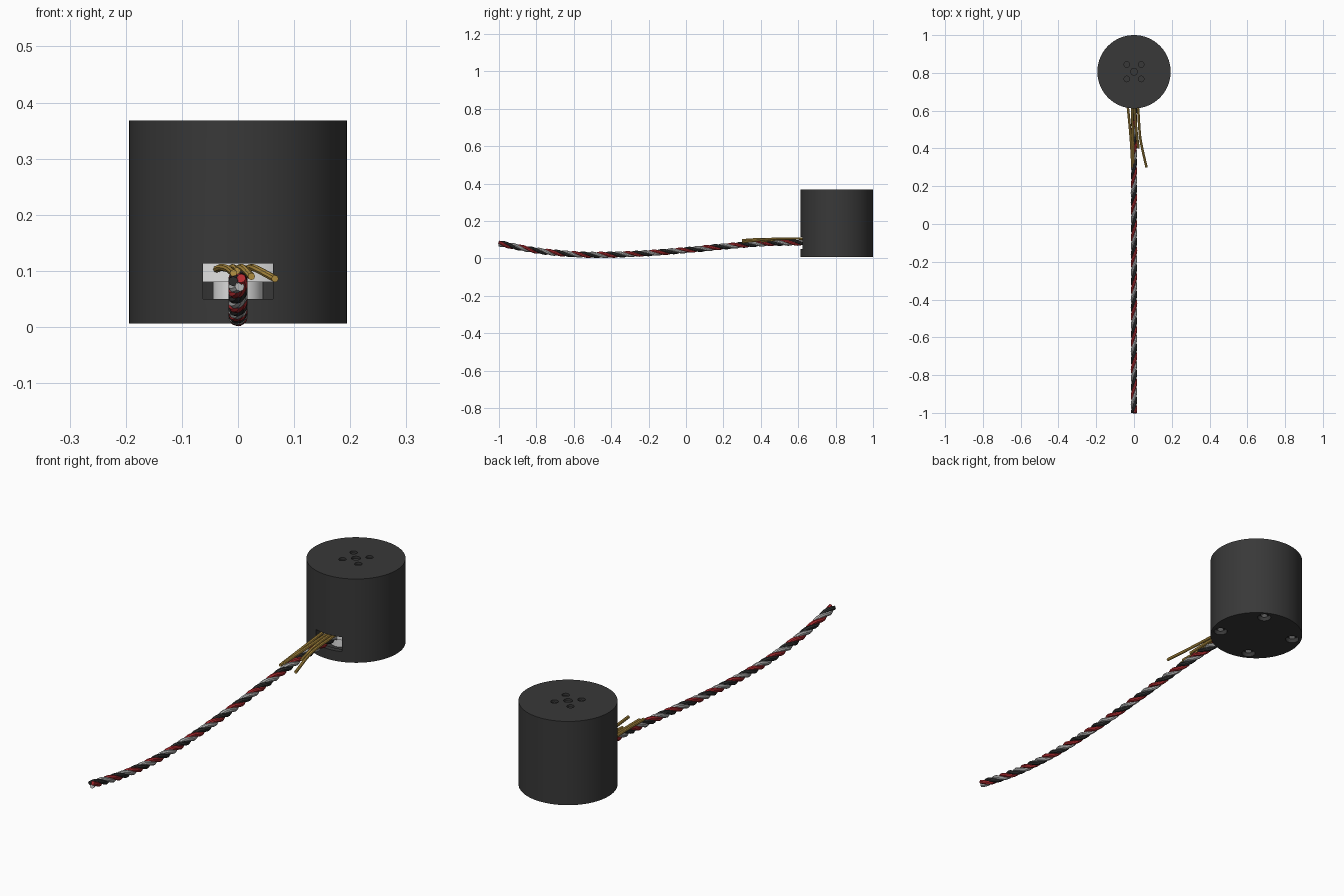
import bpy
from math import sin, cos, pi, radians
from mathutils import Vector

cube = bpy.data.objects.get("Cube")
if cube:
    bpy.data.objects.remove(cube, do_unlink=True)


def material(name, rgb):
    m = bpy.data.materials.new(name)
    m.use_nodes = True
    m.diffuse_color = (*rgb, 1)
    node = next(n for n in m.node_tree.nodes if n.type == "BSDF_PRINCIPLED")
    node.inputs["Base Color"].default_value = (*rgb, 1)
    return m


CASE = material("charcoal case", (0.04, 0.04, 0.04))
METAL = material("pale metal", (0.75, 0.75, 0.75))
GOLD = material("gold wire", (0.5, 0.31, 0.06))
RED = material("red strand", (0.45, 0.025, 0.03))
BLACK = material("black strand", (0.03, 0.03, 0.03))
GREY = material("grey strand", (0.48, 0.48, 0.48))

CY, R = 0.806, 0.194      # centre and radius of the motor case


def select(obj):
    bpy.ops.object.select_all(action="DESELECT")
    obj.select_set(True)
    bpy.context.view_layer.objects.active = obj


def cylinder(name, x, y, r, z0, z1, mat, sides=32):
    bpy.ops.mesh.primitive_cylinder_add(vertices=sides, radius=r, depth=z1 - z0,
                                        location=(x, y, (z0 + z1) / 2))
    o = bpy.context.object
    o.name = name
    o.data.materials.append(mat)
    return o


def smooth(obj):
    select(obj)
    bpy.ops.object.shade_smooth_by_angle(angle=radians(35))


def cut(target, cutter):
    mod = target.modifiers.new("cut", "BOOLEAN")
    mod.operation = "DIFFERENCE"
    mod.solver = "EXACT"
    mod.object = cutter
    select(target)
    bpy.ops.object.modifier_apply(modifier=mod.name)
    bpy.data.objects.remove(cutter, do_unlink=True)


def tube(name, points, radius, mat):
    curve = bpy.data.curves.new(name, "CURVE")
    curve.dimensions = "3D"
    curve.bevel_depth = radius
    curve.bevel_resolution = 2
    curve.use_fill_caps = True
    spline = curve.splines.new("POLY")
    spline.points.add(len(points) - 1)
    for p, co in zip(spline.points, points):
        p.co = (*co, 1)
    obj = bpy.data.objects.new(name, curve)
    bpy.context.collection.objects.link(obj)
    curve.materials.append(mat)
    select(obj)
    bpy.ops.object.convert(target="MESH")
    smooth(bpy.context.object)


def sample(ctrl, steps):
    """Smooth path through the control points."""
    pts = [Vector(c) for c in ctrl]
    pts = [2 * pts[0] - pts[1]] + pts + [2 * pts[-1] - pts[-2]]
    out = []
    for a, b, c, d in zip(pts, pts[1:], pts[2:], pts[3:]):
        for i in range(steps):
            t = i / steps
            out.append(0.5 * (2 * b + (c - a) * t + (2 * a - 5 * b + 4 * c - d) * t * t
                              + (3 * b - a - 3 * c + d) * t ** 3))
    return out + [pts[-2]]


# Hollow case with the cable slot, top holes and bottom screw wells
case = cylinder("motor_case", 0, CY, R, 0.006, 0.368, CASE, 96)
cut(case, cylinder("cavity_cutter", 0, CY, 0.172, 0.04, 0.335, CASE, 64))
bpy.ops.mesh.primitive_cube_add(size=1, location=(0, 0.64, 0.0815))
slot = bpy.context.object
slot.scale = (0.124, 0.12, 0.063)
cut(case, slot)
cut(case, cylinder("shaft_hole_cutter", 0, CY, 0.018, 0.358, 0.4, CASE))
for sx in (-1, 1):
    for sy in (-1, 1):
        cut(case, cylinder("mount_hole_cutter", sx * 0.038, CY + sy * 0.038,
                           0.015, 0.358, 0.4, CASE))
for k in range(4):
    a = radians(62.5) + k * pi / 2
    x, y = 0.155 * cos(a), CY + 0.155 * sin(a)
    cut(case, cylinder("screw_well_cutter", x, y, 0.028, -0.02, 0.026, CASE))
    smooth(cylinder("bottom_screw", x, y, 0.013, 0.014, 0.03, METAL, 16))
smooth(case)

# Inner metal parts seen through the slot
smooth(cylinder("inner_core", 0, CY, 0.155, 0.08, 0.3, METAL, 64))
smooth(cylinder("inner_hub", 0, CY - 0.095, 0.045, 0.038, 0.08, METAL))

# Three twisted strands following one sagging path
path = sample([(0, -1, 0.08), (0, -0.8, 0.042), (0, -0.6, 0.022), (0, -0.42, 0.019),
               (0, -0.2, 0.028), (0, 0, 0.044), (0, 0.2, 0.063), (0, 0.4, 0.08),
               (0, 0.55, 0.084), (0, 0.66, 0.084)], 28)
for k, (name, mat) in enumerate((("red_strand", RED), ("black_strand", BLACK),
                                 ("grey_strand", GREY))):
    points = []
    for p in path:
        a = -2 * pi * p.y / 0.14 + k * 2 * pi / 3
        points.append(p + 0.0085 * Vector((cos(a), 0, sin(a))))
    tube(name, points, 0.0088, mat)

# Loose gold wires fanning out of the slot: (start x, mid x, end x, end y, end z)
wires = [(-0.038, -0.017, -0.008, 0.3, 0.096),
         (-0.012, -0.006, -0.002, 0.32, 0.1),
         (0.0, 0.012, 0.024, 0.4, 0.09),
         (0.016, 0.034, 0.066, 0.3, 0.086)]
for i, (x0, x1, x2, y2, z2) in enumerate(wires):
    mid_y = (0.6 + y2) / 2
    tube(f"gold_wire_{i + 1}",
         sample([(x0, 0.66, 0.103), (0.6 * x0 + 0.4 * x1, 0.59, 0.106),
                 (x1, mid_y, 0.103), (x2, y2, z2)], 8), 0.0065, GOLD)
